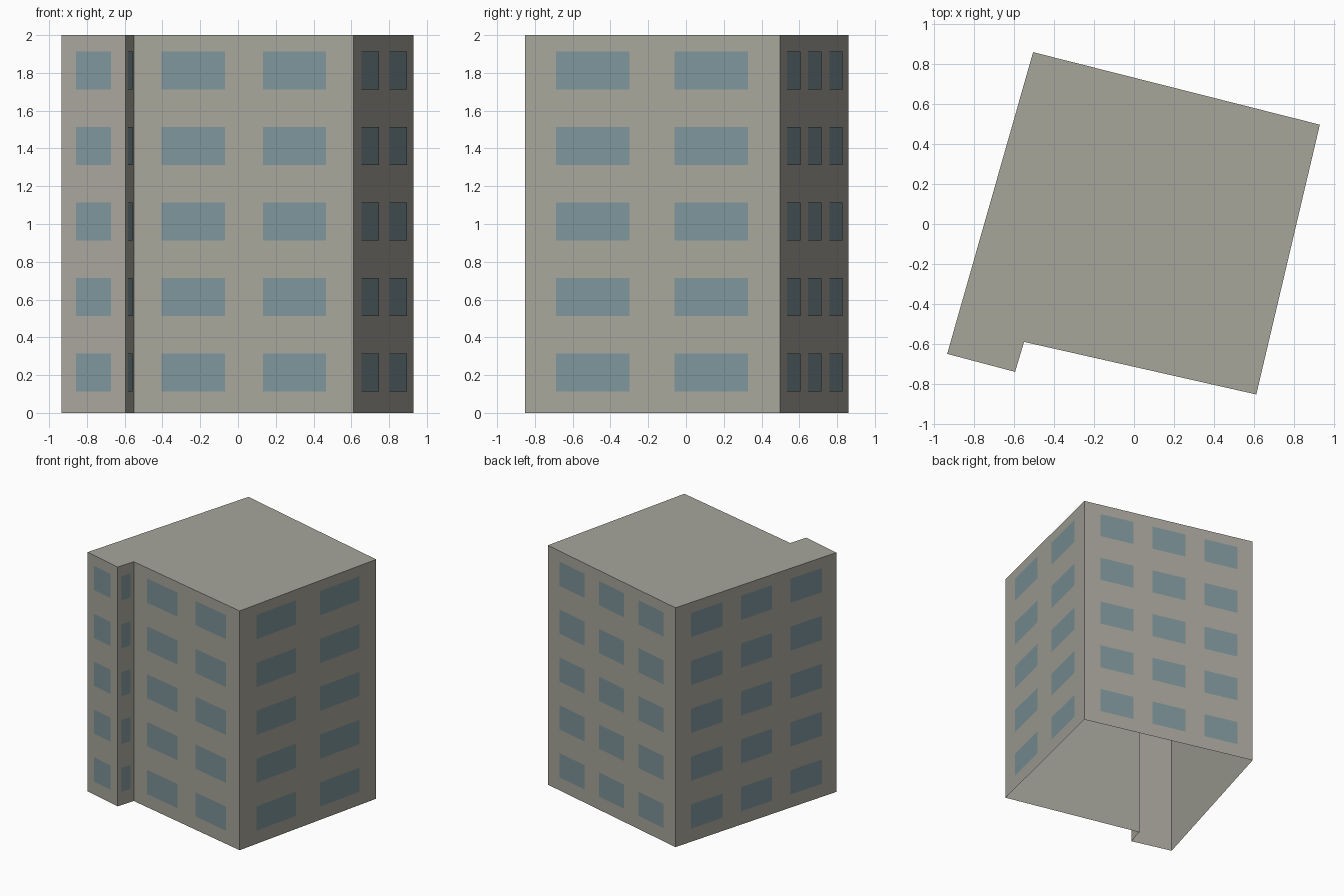
import bpy
import bmesh
from mathutils import Vector

cube = bpy.data.objects.get("Cube")
if cube:
    bpy.data.objects.remove(cube, do_unlink=True)


def make_material(name, color):
    mat = bpy.data.materials.new(name)
    mat.use_nodes = True
    mat.diffuse_color = color
    mat.node_tree.nodes["Principled BSDF"].inputs["Base Color"].default_value = color
    return mat


def make_object(name, bm, mat):
    mesh = bpy.data.meshes.new(name)
    bm.to_mesh(mesh)
    bm.free()
    mesh.materials.append(mat)
    obj = bpy.data.objects.new(name, mesh)
    bpy.context.collection.objects.link(obj)
    return obj


concrete = make_material("warm grey concrete", (0.39, 0.38, 0.33, 1))
glass = make_material("blue grey glass", (0.21, 0.30, 0.33, 1))

HEIGHT = 2.0
FLOORS = 5
STOREY = 0.4
SILL = 0.112
WINDOW_HEIGHT = 0.202
UP = Vector((0, 0, 1))

# Footprint corners, counterclockwise from the front left of the plan
corners = [Vector((x, y, 0)) for x, y in (
    (-0.935, -0.65), (-0.595, -0.74), (-0.55, -0.59),
    (0.612, -0.853), (0.93, 0.497), (-0.505, 0.86))]

# Wall name, first window start, window width and spacing (fractions of wall), count
walls = [
    ("wing_front", 0.228, 0.545, 0, 1),
    ("wing_return", 0.228, 0.545, 0, 1),
    ("main_front", 0.126, 0.288, 0.461, 2),
    ("left_side", 0.122, 0.289, 0.465, 2),
    ("back", 0.096, 0.194, 0.309, 3),
    ("right_side", 0.096, 0.194, 0.309, 3),
]

# Building shell: walls and flat roof, open underneath
bm = bmesh.new()
base = [bm.verts.new(c) for c in corners]
top = [bm.verts.new(c + UP * HEIGHT) for c in corners]
for i in range(len(corners)):
    j = (i + 1) % len(corners)
    bm.faces.new((base[i], base[j], top[j], top[i]))
bm.faces.new(top)
make_object("building_shell", bm, concrete)

# Window panes: thin plates just proud of each wall
for i, (name, first, width, spacing, count) in enumerate(walls):
    start = corners[i]
    along = corners[(i + 1) % len(corners)] - start
    outward = along.cross(UP).normalized() * 0.003
    bm = bmesh.new()
    for floor in range(FLOORS):
        low = UP * (SILL + floor * STOREY)
        high = low + UP * WINDOW_HEIGHT
        for n in range(count):
            a = start + outward + along * (first + n * spacing)
            b = a + along * width
            bm.faces.new([bm.verts.new(p) for p in (a + low, b + low, b + high, a + high)])
    make_object(name + "_windows", bm, glass)
